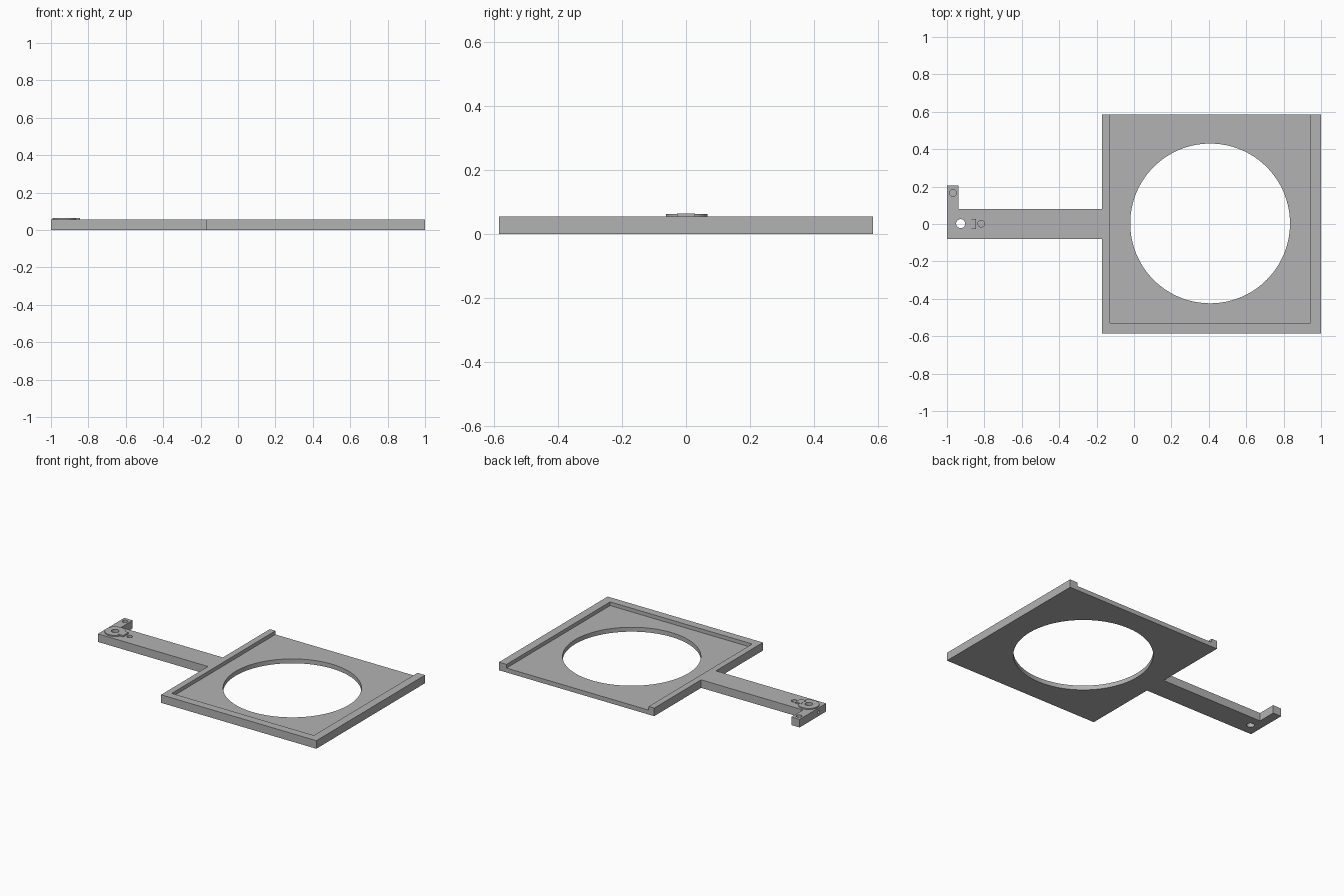
import bpy
from math import pi

cube = bpy.data.objects.get("Cube")
if cube:
    bpy.data.objects.remove(cube, do_unlink=True)

grey = bpy.data.materials.new("plain grey")
grey.use_nodes = True
grey.diffuse_color = (0.45, 0.45, 0.45, 1)
grey.node_tree.nodes["Principled BSDF"].inputs["Base Color"].default_value = grey.diffuse_color

TOP = 0.055     # height of the rim and arm
FLOOR = 0.03    # height of the tray floor


def box(name, x0, x1, y0, y1, z0, z1):
    bpy.ops.mesh.primitive_cube_add(size=1, location=((x0 + x1) / 2, (y0 + y1) / 2, (z0 + z1) / 2))
    ob = bpy.context.object
    ob.name = name
    ob.scale = (x1 - x0, y1 - y0, z1 - z0)
    bpy.ops.object.transform_apply(location=False, rotation=False, scale=True)
    ob.data.materials.append(grey)
    return ob


def cylinder(name, x, y, z0, z1, radius, sides=48):
    bpy.ops.mesh.primitive_cylinder_add(vertices=sides, radius=radius, depth=z1 - z0,
                                        location=(x, y, (z0 + z1) / 2))
    ob = bpy.context.object
    ob.name = name
    ob.data.materials.append(grey)
    return ob


def boolean(target, other, operation):
    other.hide_render = True
    bpy.context.view_layer.objects.active = target
    mod = target.modifiers.new(operation.lower(), "BOOLEAN")
    mod.operation = operation
    mod.solver = "EXACT"
    mod.object = other
    bpy.ops.object.modifier_apply(modifier=mod.name)
    bpy.data.objects.remove(other, do_unlink=True)


def smooth(ob):
    bpy.ops.object.select_all(action="DESELECT")
    ob.select_set(True)
    bpy.context.view_layer.objects.active = ob
    bpy.ops.object.shade_smooth_by_angle(angle=pi / 6)


# Square tray, recessed and open at the back, with a large round opening
tray = box("tray", -0.17, 1, -0.585, 0.585, 0, TOP)
boolean(tray, box("recess_cutter", -0.128, 0.943, -0.53, 0.7, FLOOR, 0.1), "DIFFERENCE")
boolean(tray, cylinder("opening_cutter", 0.407, 0.003, -0.1, 0.1, 0.427, 128), "DIFFERENCE")

# Handle arm with a small side tab at its end
arm = box("arm", -1, -0.17, -0.08, 0.08, 0, TOP)
boolean(arm, box("side_tab", -1, -0.937, 0, 0.205, 0, TOP), "UNION")

# Pivot boss with its pointer
PX, PY = -0.927, 0.002
boss = cylinder("pivot_boss", PX, PY, TOP, 0.063, 0.065)
boolean(boss, box("pointer", PX + 0.04, -0.845, -0.028, 0.028, TOP, 0.065), "UNION")

# Pivot hole through both parts, two blind holes and a small hole in the end
for part in (arm, boss):
    boolean(part, cylinder("pivot_cutter", PX, PY, -0.1, 0.1, 0.024), "DIFFERENCE")
for x, y in ((-0.968, 0.166), (-0.817, 0.002)):
    boolean(arm, cylinder("blind_cutter", x, y, 0.03, 0.1, 0.018, 32), "DIFFERENCE")
end_cutter = cylinder("end_cutter", -0.98, PY, -0.01, 0.065, 0.01, 24)
end_cutter.rotation_euler.y = pi / 2
boolean(arm, end_cutter, "DIFFERENCE")

for part in (tray, arm, boss):
    smooth(part)
